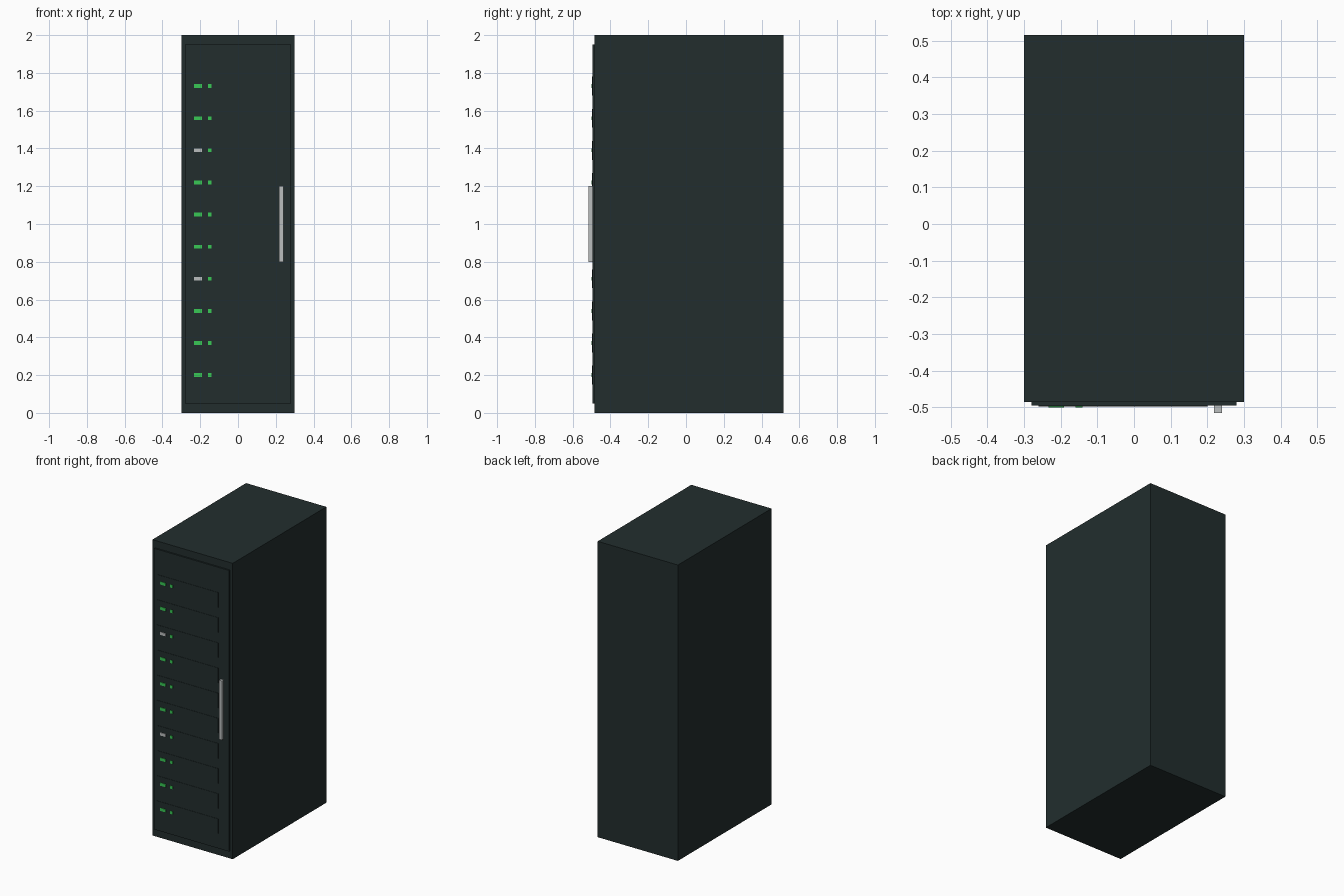
import bpy

cube = bpy.data.objects.get("Cube")
if cube:
    bpy.data.objects.remove(cube, do_unlink=True)


def material(name, rgb):
    mat = bpy.data.materials.new(name)
    mat.use_nodes = True
    color = (*rgb, 1.0)
    mat.diffuse_color = color
    mat.node_tree.nodes["Principled BSDF"].inputs["Base Color"].default_value = color
    return mat


def box(name, x, y, z, mat):
    """Box from (min, max) pairs on each axis."""
    spans = (x, y, z)
    bpy.ops.mesh.primitive_cube_add(size=1)
    obj = bpy.context.object
    obj.name = name
    for v in obj.data.vertices:
        v.co = [lo + (c + 0.5) * (hi - lo) for c, (lo, hi) in zip(v.co, spans)]
    obj.data.materials.append(mat)
    return obj


charcoal = material("charcoal", (0.016, 0.027, 0.027))
green = material("light green", (0.04, 0.58, 0.09))
silver = material("silver grey", (0.50, 0.52, 0.52))

# Cabinet and raised front door
FRONT = -0.485
DOOR = FRONT - 0.01
UNIT = DOOR - 0.002
LIGHT = UNIT - 0.003
box("cabinet", (-0.3, 0.3), (FRONT, 0.515), (0, 2), charcoal)
box("door", (-0.28, 0.28), (DOOR, FRONT), (0.05, 1.95), charcoal)

# Rack units, each with a status bar and a small indicator
for i in range(10):
    z = 0.2 + 0.17 * i
    n = i + 1
    box(f"rack_unit_{n}", (-0.26, 0.2), (UNIT, DOOR), (z - 0.05, z + 0.05), charcoal)
    bar = silver if i % 4 == 3 else green
    lit = (z - 0.01, z + 0.01)
    box(f"status_bar_{n}", (-0.233, -0.191), (LIGHT, UNIT), lit, bar)
    box(f"indicator_{n}", (-0.16, -0.14), (LIGHT, UNIT), lit, green)

# Door handle
box("door_handle", (0.218, 0.24), (-0.515, DOOR), (0.8, 1.2), silver)
